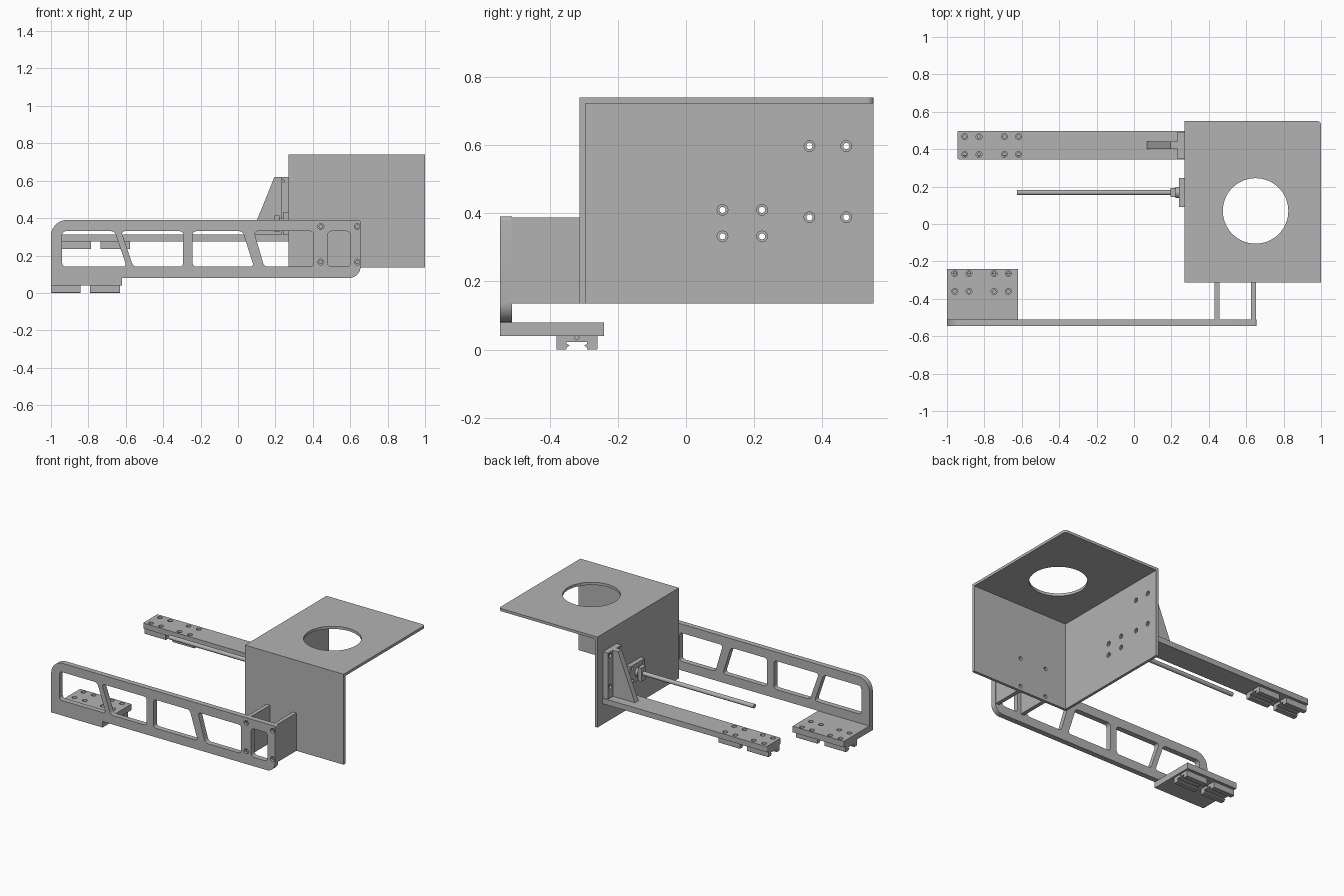
import bpy, bmesh, math
from mathutils import Vector

if "Cube" in bpy.data.objects:
    bpy.data.objects.remove(bpy.data.objects["Cube"])

GREY = (0.45, 0.45, 0.45, 1)
mat = bpy.data.materials.new("plain grey")
mat.use_nodes = True
mat.diffuse_color = GREY
mat.node_tree.nodes["Principled BSDF"].inputs["Base Color"].default_value = GREY


def place(axis, a, b, d):
    return {"x": (d, a, b), "y": (a, d, b), "z": (a, b, d)}[axis]


def rounded(pts, radii):
    """Replace each corner having a radius with a short arc."""
    out = []
    for i, p in enumerate(pts):
        r = radii[i] if isinstance(radii, (list, tuple)) else radii
        p = Vector(p)
        if not r:
            out.append(p)
            continue
        a = p + (Vector(pts[i - 1]) - p).normalized() * r
        b = p + (Vector(pts[(i + 1) % len(pts)]) - p).normalized() * r
        for k in range(9):
            t = k / 8 * math.pi / 2
            out.append(p + (a - p) * (1 - math.sin(t)) + (b - p) * (1 - math.cos(t)))
    return out


def prism(name, axis, pts, lo, hi, radii=0):
    """Extrude a closed profile along an axis."""
    bm = bmesh.new()
    ring = [bm.verts.new(place(axis, p[0], p[1], lo)) for p in rounded(pts, radii)]
    face = bm.faces.new(ring)
    ext = bmesh.ops.extrude_face_region(bm, geom=[face])
    moved = [v for v in ext["geom"] if isinstance(v, bmesh.types.BMVert)]
    bmesh.ops.translate(bm, verts=moved, vec=place(axis, 0, 0, hi - lo))
    bmesh.ops.recalc_face_normals(bm, faces=bm.faces)
    mesh = bpy.data.meshes.new(name)
    bm.to_mesh(mesh)
    bm.free()
    obj = bpy.data.objects.new(name, mesh)
    bpy.context.collection.objects.link(obj)
    mesh.materials.append(mat)
    return obj


def rect(a0, a1, b0, b1):
    return [(a0, b0), (a1, b0), (a1, b1), (a0, b1)]


def box(name, x, y, z):
    return prism(name, "z", rect(*x, *y), *z)


def rod(name, axis, a, b, r, lo, hi, sides=20):
    ring = [(a + r * math.cos(2 * math.pi * i / sides), b + r * math.sin(2 * math.pi * i / sides))
            for i in range(sides)]
    return prism(name, axis, ring, lo, hi)


def cut(obj, cutters):
    """Subtract the cutters and remove them."""
    bpy.context.view_layer.objects.active = obj
    for c in cutters:
        mod = obj.modifiers.new("cut", "BOOLEAN")
        mod.operation, mod.solver, mod.object = "DIFFERENCE", "EXACT", c
        bpy.ops.object.modifier_apply(modifier=mod.name)
        bpy.data.objects.remove(c)


def holes(obj, axis, aa, bb, lo, hi, bore=None, r=0.009):
    """Drill a grid of holes, with an optional wider bore (from, to)."""
    cs = []
    for a in aa:
        for b in bb:
            cs.append(rod("drill", axis, a, b, r, lo - 0.01, hi + 0.01))
            if bore:
                cs.append(rod("bore", axis, a, b, r * 1.75, *bore))
    cut(obj, cs)


# Box of three plates, open at the back, below and on the left
X0, X1, Y0, Y1, Z0, Z1, T = 0.27, 1.0, -0.312, 0.55, 0.135, 0.74, 0.018
top = prism("top_plate", "z", rect(X0, X1, Y0, Y1), Z1 - T, Z1, [0, 0, 0.02, 0])
cut(top, [rod("opening", "z", 0.65, 0.07, 0.175, 0.7, 0.76, 64)])
front = box("front_plate", (X0, X1), (Y0, Y0 + T), (Z0, Z1 - T))
side = box("side_plate", (X0, X0 + T), (Y0 + T, Y1), (Z0, Z1 - T))
BOLT_X, BOLT_Z = (0.443, 0.638), (0.165, 0.355)
holes(front, "y", BOLT_X, BOLT_Z, Y0, Y0 + T, r=0.012)
inner = (X0 + T / 2, X0 + T + 0.01)
holes(side, "x", (0.107, 0.223), (0.332, 0.41), X0, X0 + T, inner)
holes(side, "x", (0.362, 0.47), (0.388, 0.597), X0, X0 + T, inner)

# Front frame with five windows
frame = prism("front_frame", "y",
              [(-1, 0.04), (-0.62, 0.04), (-0.62, 0.08), (0.655, 0.08), (0.655, 0.39), (-1, 0.39)],
              -0.546, -0.51, [0, 0, 0, 0.06, 0.01, 0.085])
LO, HI = 0.14, 0.33
windows = [(-0.94, -0.94, -0.595, -0.66), (-0.56, -0.625, -0.293, -0.293),
           (-0.243, -0.243, 0.085, 0.025), (0.14, 0.085, 0.405, 0.405), (0.48, 0.48, 0.6, 0.6)]
cut(frame, [prism("window", "y", [(a, LO), (c, LO), (d, HI), (b, HI)], -0.6, -0.45, 0.02)
            for a, b, c, d in windows])
holes(frame, "y", BOLT_X, BOLT_Z, -0.546, -0.51, (-0.56, -0.53))

# Ribs joining the frame to the box
for i, x in enumerate(BOLT_X):
    box(f"rib_{i + 1}", (x - 0.013, x + 0.013), (-0.51, Y0), (Z0, 0.388))

# Front foot plate and rear bar
foot = box("foot_plate", (-1, -0.62), (-0.51, -0.24), (0.04, 0.08))
holes(foot, "z", (-0.958, -0.882, -0.748, -0.672), (-0.36, -0.265), 0.04, 0.08, (0.065, 0.09))
bar = prism("rear_bar", "z", rect(-0.945, X0, 0.345, 0.498), 0.275, 0.312, [0.01, 0, 0, 0.01])
holes(bar, "z", (-0.905, -0.829, -0.693, -0.617), (0.372, 0.467), 0.275, 0.312, (0.297, 0.32))
holes(bar, "z", (0.21,), (0.42,), 0.275, 0.312)

# Slide carriages: a half section mirrored about the rail
half = [(0.06, 0.002), (0.06, 0.04), (0.055, 0.047), (0.03, 0.047)]
slot = [(0.03, 0.022), (0.03, 0.017), (0.021, 0.012), (0.03, 0.006), (0.03, 0)]


def carriage(name, x, y, z):
    right = slot[::-1] + [(0.058, 0)] + half
    # the channel outline runs down one side and up the other
    outline = [(0.03, 0), (0.058, 0)] + half
    outline += [(-a, b) for a, b in outline[::-1]]
    outline += [(-a, b) for a, b in slot[::-1][1:]] + slot[:-1]
    obj = prism(name, "x", [(y + a, z + b) for a, b in outline], x, x + 0.158)
    cut(obj, [rod("end_hole", "x", y, z + 0.035, 0.006, x + 0.14, x + 0.17, 12)])


for i, x in enumerate((-1, -0.79)):
    carriage(f"front_carriage_{i + 1}", x, -0.32, 0)
    carriage(f"rear_carriage_{i + 1}", x + 0.055, 0.42, 0.234)

# Rear bracket: wall plate and sloping gusset
bracket = box("bracket_plate", (0.232, X0), (0.348, 0.492), (0.312, 0.62))
holes(bracket, "x", (0.362, 0.47), (0.388, 0.597), 0.232, X0, (0.22, 0.245))
prism("bracket_gusset", "y", [(0.07, 0.312), (0.232, 0.312), (0.232, 0.62), (0.195, 0.62)], 0.402, 0.44)

# Push rod with its flange and clamp
flange = box("rod_flange", (0.24, X0), (0.092, 0.247), (0.31, 0.432))
holes(flange, "x", (0.107, 0.223), (0.332, 0.41), 0.24, X0)
rod("rod_collar", "x", 0.168, 0.371, 0.03, 0.222, 0.24)
box("rod_clamp", (0.195, 0.222), (0.145, 0.192), (0.325, 0.415))
rod("push_rod", "x", 0.168, 0.371, 0.014, -0.625, 0.2, 16)

# Smooth the round surfaces, keep the edges sharp
bpy.ops.object.select_all(action="DESELECT")
for o in bpy.context.scene.objects:
    if o.type == "MESH":
        o.select_set(True)
        bpy.context.view_layer.objects.active = o
bpy.ops.object.shade_smooth_by_angle(angle=math.radians(30))
